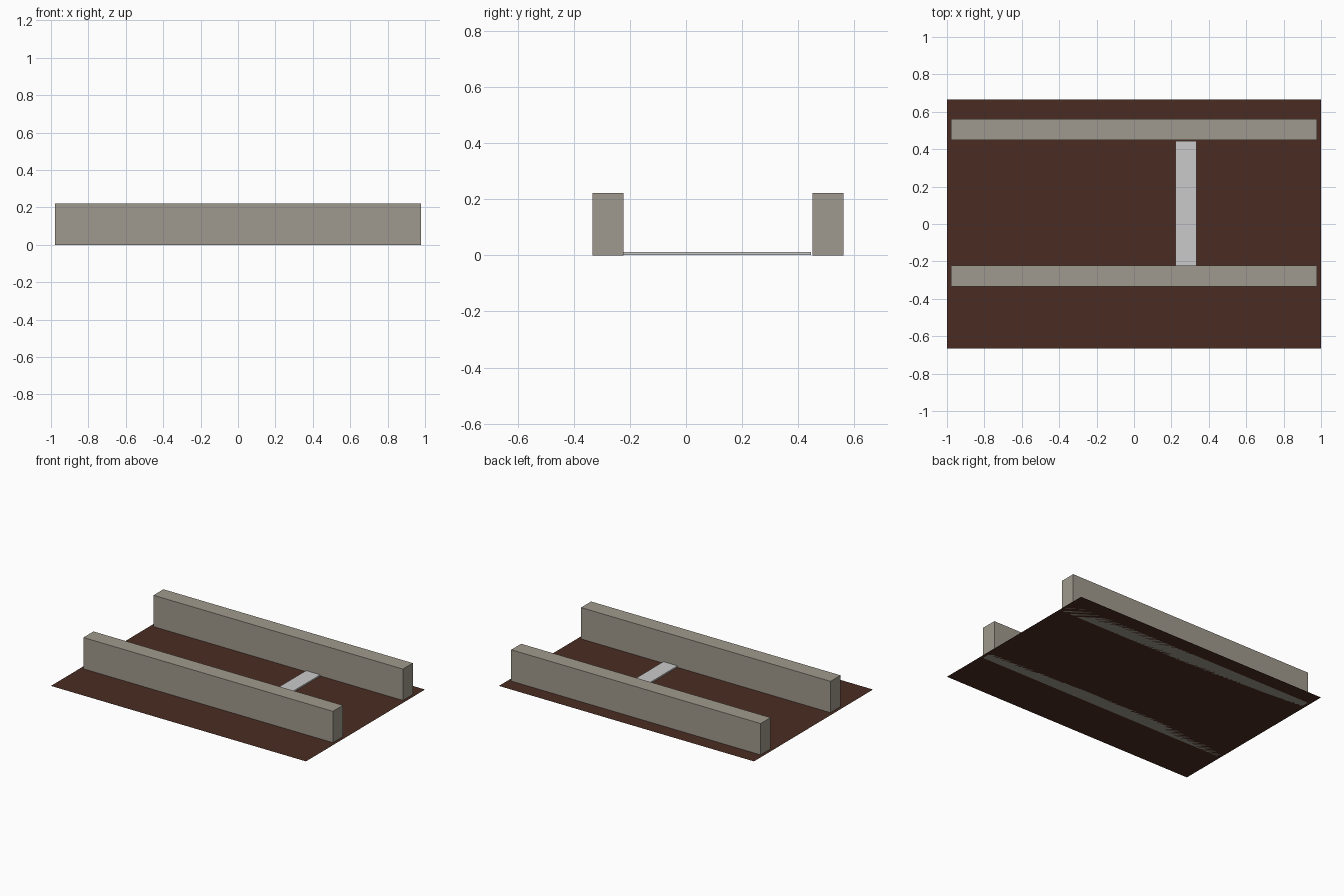
import bpy

if "Cube" in bpy.data.objects:
    bpy.data.objects.remove(bpy.data.objects["Cube"])


def material(name, rgb):
    """Flat material from 0-255 sRGB values."""
    lin = [((c / 255 + 0.055) / 1.055) ** 2.4 for c in rgb]
    m = bpy.data.materials.new(name)
    m.diffuse_color = (*lin, 1)
    m.use_nodes = True
    m.node_tree.nodes["Principled BSDF"].inputs["Base Color"].default_value = m.diffuse_color
    return m


def box(name, x, y, z, mat):
    """Box spanning the given (min, max) ranges."""
    bpy.ops.mesh.primitive_cube_add(size=1)
    ob = bpy.context.object
    ob.name = name
    ob.location = [(a + b) / 2 for a, b in (x, y, z)]
    ob.scale = [b - a for a, b in (x, y, z)]
    bpy.ops.object.transform_apply(location=True, scale=True)
    ob.data.materials.append(mat)
    return ob


earth = material("dark brown earth", (74, 44, 34))
stone = material("warm grey stone", (160, 154, 142))
pale = material("pale grey", (202, 202, 202))

# Ground sheet
bpy.ops.mesh.primitive_plane_add(size=1)
ground = bpy.context.object
ground.name = "ground_sheet"
ground.scale = (2, 1.333, 1)
bpy.ops.object.transform_apply(scale=True)
ground.data.materials.append(earth)

# Two long parallel walls
for name, y in (("front_wall", (-0.334, -0.222)), ("back_wall", (0.45, 0.561))):
    box(name, (-0.978, 0.978), y, (0, 0.222), stone)

# Thin crossing strip between the walls
box("crossing_strip", (0.222, 0.333), (-0.222, 0.445), (0.001, 0.011), pale)
